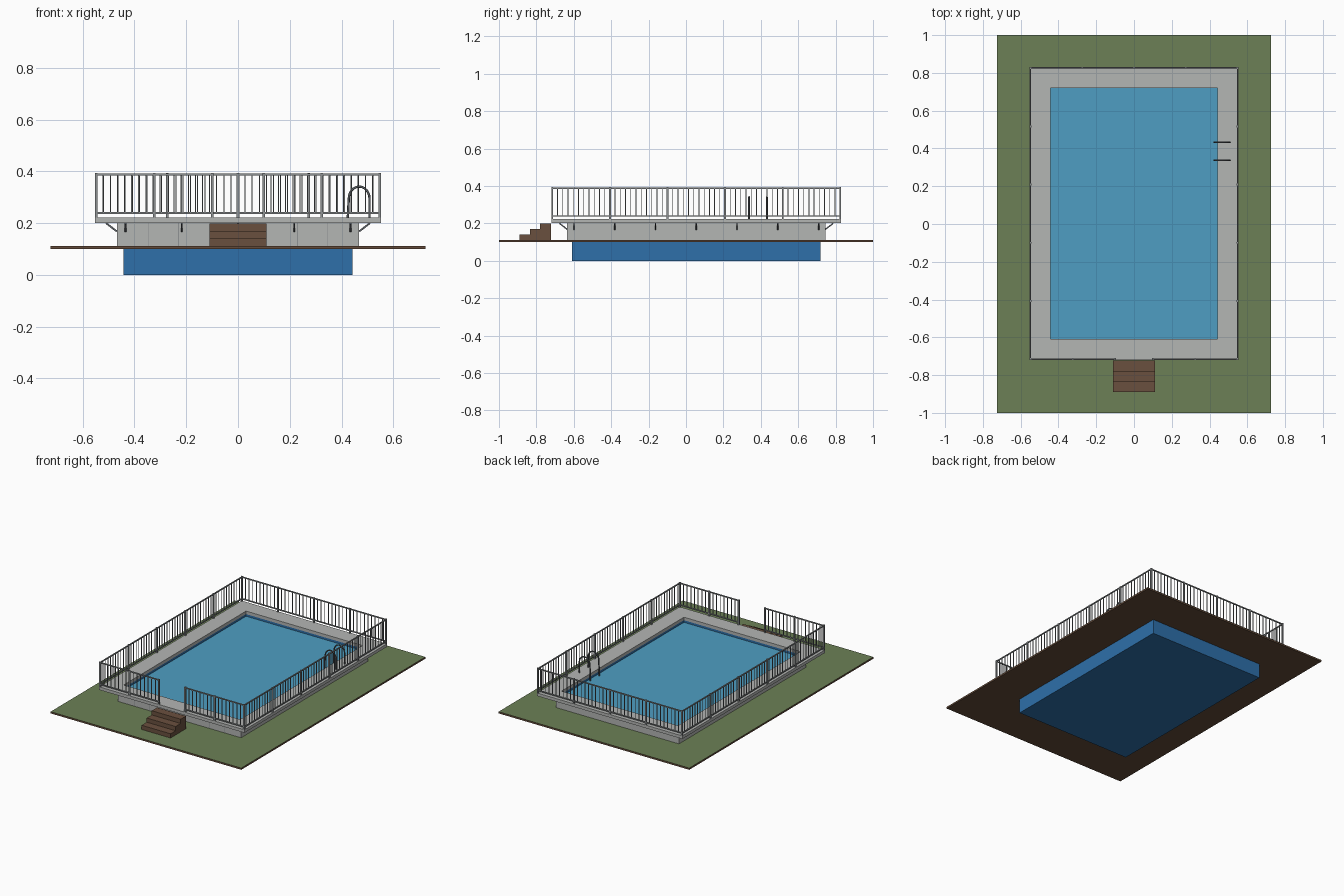
import bpy, bmesh, math
from mathutils import Vector, Matrix

cube = bpy.data.objects.get("Cube")
if cube:
    bpy.data.objects.remove(cube, do_unlink=True)


def material(name, rgb):
    # sRGB 0-255 to linear
    lin = [((c / 255 + 0.055) / 1.055) ** 2.4 for c in rgb] + [1]
    m = bpy.data.materials.new(name)
    m.use_nodes = True
    m.diffuse_color = lin
    m.node_tree.nodes["Principled BSDF"].inputs["Base Color"].default_value = lin
    return m


GRASS = material("grass green", (108, 128, 86))
EARTH = material("earth brown", (98, 74, 56))
WOOD = material("step brown", (106, 80, 62))
CONCRETE = material("deck grey", (180, 182, 180))
LINER = material("liner blue", (46, 112, 170))
WATER = material("water blue", (78, 158, 194))
STEEL = material("fence grey", (142, 146, 148))
DARK = material("dark steel", (92, 97, 102))

CY = 0.055            # centre of the pool along y
PX, PY = 0.443, 0.665  # half sizes of the pool opening


def finish(name, bm, *mats):
    bmesh.ops.recalc_face_normals(bm, faces=bm.faces)
    mesh = bpy.data.meshes.new(name)
    bm.to_mesh(mesh)
    bm.free()
    for m in mats:
        mesh.materials.append(m)
    ob = bpy.data.objects.new(name, mesh)
    bpy.context.collection.objects.link(ob)
    return ob


def add_box(bm, lo, hi):
    lo, hi = Vector(lo), Vector(hi)
    mat = Matrix.Translation((lo + hi) / 2) @ Matrix.Diagonal((*(hi - lo), 1))
    return bmesh.ops.create_cube(bm, size=1, matrix=mat)["verts"]


def add_bar(bm, a, b, w):
    # square bar running from a to b
    a, b = Vector(a), Vector(b)
    d = b - a
    rot = d.to_track_quat("Z", "Y").to_matrix().to_4x4()
    mat = Matrix.Translation((a + b) / 2) @ rot @ Matrix.Diagonal((w, w, d.length, 1))
    bmesh.ops.create_cube(bm, size=1, matrix=mat)


def frame(name, outer, inner, z0, z1, *mats):
    # rectangular slab with a rectangular opening; each rectangle is x0, y0, x1, y1
    bm = bmesh.new()
    rings = []
    for x0, y0, x1, y1 in (outer, inner):
        corners = ((x0, y0), (x1, y0), (x1, y1), (x0, y1))
        for z in (z0, z1):
            rings.append([bm.verts.new((x, y, z)) for x, y in corners])
    ob, ot, ib, it = rings
    for r, s in ((ob, ot), (ot, it), (it, ib), (ib, ob)):
        for i in range(4):
            j = (i + 1) % 4
            bm.faces.new((r[i], r[j], s[j], s[i]))
    return finish(name, bm, *mats)


def around(margin):
    return (-PX - margin, CY - PY - margin, PX + margin, CY + PY + margin)


# Ground: earth slab with grass on the top faces
ground = frame("ground", (-0.725, -1, 0.725, 1), around(0.001), 0.1, 0.112, EARTH, GRASS)
for p in ground.data.polygons:
    p.material_index = int(p.normal.z > 0.5)

# Pool basin, open at the top
bm = bmesh.new()
x0, y0, x1, y1 = around(0)
add_box(bm, (x0, y0, 0), (x1, y1, 0.201))
bm.faces.ensure_lookup_table()
top = max(bm.faces, key=lambda f: f.calc_center_median().z)
bmesh.ops.delete(bm, geom=[top], context="FACES_ONLY")
finish("pool_basin", bm, LINER)

# Water surface
bm = bmesh.new()
add_box(bm, (x0 + 0.001, y0 + 0.001, 0.18), (x1 - 0.001, y1 - 0.001, 0.187))
finish("water", bm, WATER)

# Raised wall and walkway
frame("pool_wall", around(0.025), around(0.004), 0.112, 0.201, CONCRETE)
frame("deck", around(0.11), around(0), 0.201, 0.222, CONCRETE)

# Thin vertical seams on the front wall
bm = bmesh.new()
front = CY - PY - 0.025
for x in (-0.345, -0.23, 0.23, 0.345):
    add_box(bm, (x - 0.0015, front - 0.001, 0.112), (x + 0.0015, front + 0.002, 0.201))
finish("wall_seams", bm, STEEL)

# Slanted braces under the overhanging deck
bm = bmesh.new()
wx, wy = PX + 0.025, PY + 0.025
for s in (-1, 1):
    for i in range(7):
        y = CY + (i - 3) * 0.218
        add_bar(bm, (s * wx, y, 0.168), (s * (wx + 0.042), y, 0.2), 0.007)
    for i in range(5):
        x = (i - 2) * 0.2175
        add_bar(bm, (x, CY + s * wy, 0.168), (x, CY + s * (wy + 0.042), 0.2), 0.007)
finish("deck_braces", bm, DARK)

# Front steps, stacked blocks
bm = bmesh.new()
for i in range(3):
    add_box(bm, (-0.11, -0.89 + i * 0.055, 0.112 + i * 0.029),
            (0.11, -0.722, 0.141 + i * 0.029))
finish("steps", bm, WOOD)

# Fence: posts, two rails and evenly spaced balusters along each run
DECK_Z, LOW_Z, TOP_Z = 0.222, 0.239, 0.388


def fence(name, a, b, spans):
    a, b = Vector(a), Vector(b)
    bm = bmesh.new()
    for z in (LOW_Z, TOP_Z):
        up = Vector((0, 0, z))
        add_bar(bm, a + up, b + up, 0.007)
    per = round((b - a).length / spans / 0.028)
    for i in range(spans * per + 1):
        p = a.lerp(b, i / (spans * per))
        if i % per == 0:
            add_box(bm, (p.x - 0.005, p.y - 0.005, DECK_Z), (p.x + 0.005, p.y + 0.005, 0.394))
        else:
            add_box(bm, (p.x - 0.002, p.y - 0.002, LOW_Z), (p.x + 0.002, p.y + 0.002, TOP_Z))
    finish(name, bm, STEEL)


fx, fy0, fy1 = PX + 0.105, CY - PY - 0.105, CY + PY + 0.105
fence("left_fence", (fx, fy0, 0), (fx, fy1, 0), 5)
fence("right_fence", (-fx, fy0, 0), (-fx, fy1, 0), 5)
fence("back_fence", (-fx, fy1, 0), (fx, fy1, 0), 4)
fence("front_left_fence", (0.1, fy0, 0), (fx, fy0, 0), 2)
fence("front_right_fence", (-fx, fy0, 0), (-0.1, fy0, 0), 2)

# Ladder handrails: bent tubes over the pool edge
for n, y in enumerate((0.337, 0.433)):
    pts = [(0.424, 0.13), (0.424, 0.22)]
    for k in range(13):
        t = math.pi * (1 - k / 12)
        pts.append((0.468 + 0.04 * math.cos(t), 0.295 + 0.046 * math.sin(t)))
    pts.append((0.508, 0.222))
    cu = bpy.data.curves.new("ladder_rail", "CURVE")
    cu.dimensions = "3D"
    cu.bevel_depth = 0.0045
    cu.bevel_resolution = 2
    cu.use_fill_caps = True
    sp = cu.splines.new("POLY")
    sp.points.add(len(pts) - 1)
    for q, (x, z) in zip(sp.points, pts):
        q.co = (x, y, z, 1)
    cu.materials.append(DARK)
    ob = bpy.data.objects.new(("ladder_front_rail", "ladder_back_rail")[n], cu)
    bpy.context.collection.objects.link(ob)

# Ladder rungs between the handrails, under water
bm = bmesh.new()
for z in (0.14, 0.17):
    add_box(bm, (0.418, 0.337, z - 0.003), (0.43, 0.433, z + 0.003))
finish("ladder_rungs", bm, DARK)
